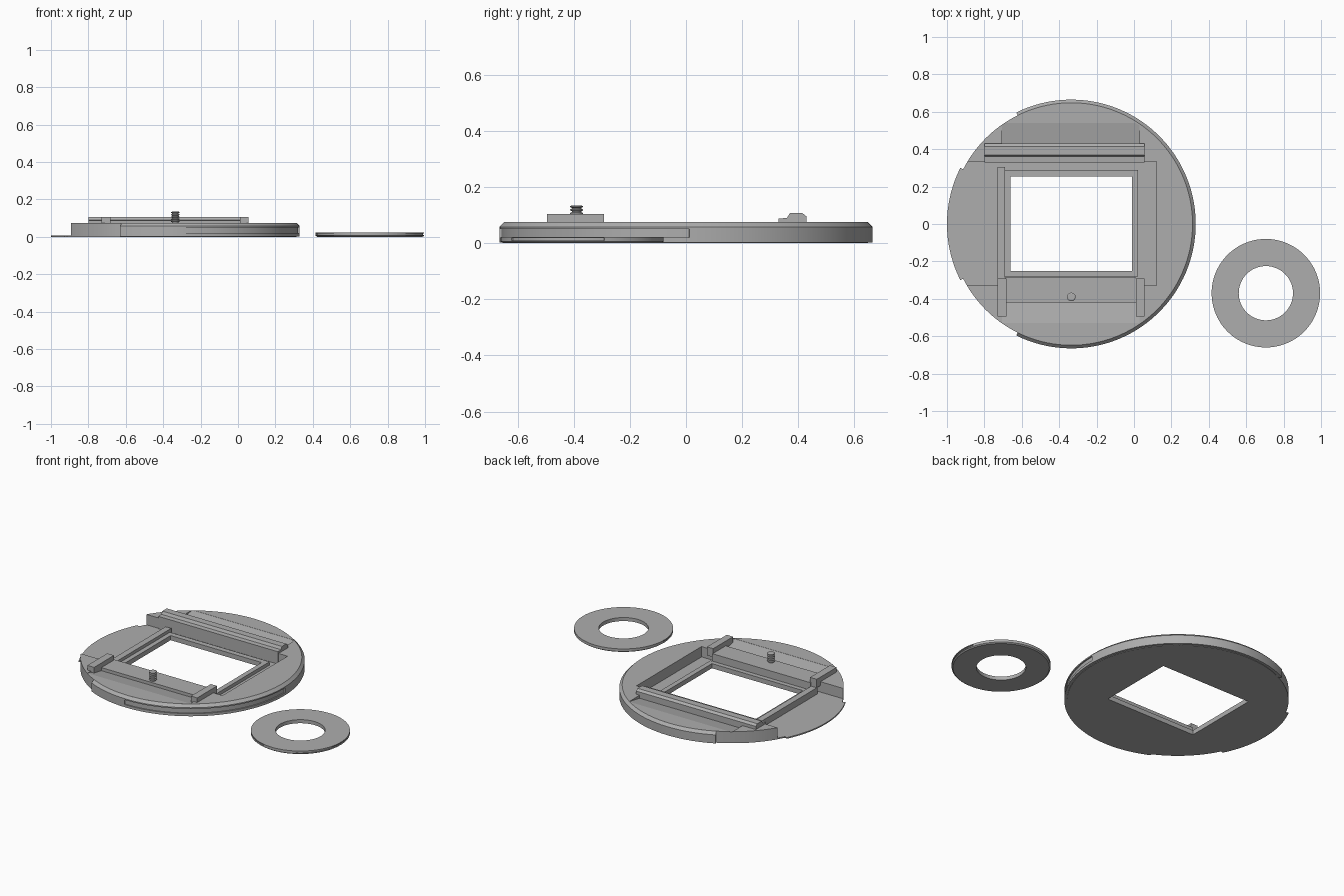
import bpy, bmesh, math
from mathutils import Matrix

if "Cube" in bpy.data.objects:
    bpy.data.objects.remove(bpy.data.objects["Cube"])

grey = bpy.data.materials.new("mid grey")
grey.diffuse_color = (0.42, 0.42, 0.42, 1)
grey.use_nodes = True
grey.node_tree.nodes["Principled BSDF"].inputs["Base Color"].default_value = grey.diffuse_color
CX = -0.335  # centre of the large disc


def finish(name, bm, smooth=False):
    bmesh.ops.remove_doubles(bm, verts=bm.verts, dist=1e-5)
    bmesh.ops.recalc_face_normals(bm, faces=bm.faces)
    me = bpy.data.meshes.new(name)
    bm.to_mesh(me)
    bm.free()
    ob = bpy.data.objects.new(name, me)
    bpy.context.collection.objects.link(ob)
    me.materials.append(grey)
    if smooth:
        smooth_edges(ob)
    return ob


def smooth_edges(ob):
    bpy.ops.object.select_all(action='DESELECT')
    ob.select_set(True)
    bpy.context.view_layer.objects.active = ob
    bpy.ops.object.shade_smooth_by_angle(angle=math.radians(25))


def box(name, x0, x1, y0, y1, z0, z1):
    bm = bmesh.new()
    bmesh.ops.create_cube(bm, size=1)
    for v in bm.verts:
        v.co = ((x0 + x1) / 2 + v.co.x * (x1 - x0),
                (y0 + y1) / 2 + v.co.y * (y1 - y0),
                (z0 + z1) / 2 + v.co.z * (z1 - z0))
    return finish(name, bm)


def prism(name, x0, x1, yz):
    """Extrude a y-z profile along x."""
    bm = bmesh.new()
    f = bm.faces.new([bm.verts.new((x0, y, z)) for y, z in yz])
    ext = bmesh.ops.extrude_face_region(bm, geom=[f])
    vs = [g for g in ext['geom'] if isinstance(g, bmesh.types.BMVert)]
    bmesh.ops.translate(bm, verts=vs, vec=(x1 - x0, 0, 0))
    return finish(name, bm)


def lathe(name, rz, cx, cy, a0=0, a1=360, step=3):
    """Sweep a closed r-z profile around a vertical axis, capping partial sweeps."""
    bm = bmesh.new()
    n = max(2, round((a1 - a0) / step))
    full = a1 - a0 >= 360
    rings = []
    for i in range(n if full else n + 1):
        a = math.radians(a0 + (a1 - a0) * i / n)
        rings.append([bm.verts.new((cx + r * math.cos(a), cy + r * math.sin(a), z)) for r, z in rz])
    m = len(rz)
    for i in range(n):
        p, q = rings[i], rings[(i + 1) % len(rings)]
        for j in range(m):
            k = (j + 1) % m
            bm.faces.new((p[j], p[k], q[k], q[j]))
    if not full:
        bm.faces.new(rings[0])
        bm.faces.new(rings[-1])
    return finish(name, bm, True)


def cut(ob, cutters):
    bpy.context.view_layer.objects.active = ob
    for c in cutters:
        mod = ob.modifiers.new("cut", 'BOOLEAN')
        mod.operation, mod.solver, mod.object = 'DIFFERENCE', 'EXACT', c
        bpy.ops.object.modifier_apply(modifier=mod.name)
        bpy.data.objects.remove(c)
    smooth_edges(ob)


# Large disc with window, open tray and two sloped grooves
bm = bmesh.new()
bmesh.ops.create_cone(bm, cap_ends=True, segments=120, radius1=0.648, radius2=0.648, depth=0.075,
                      matrix=Matrix.Translation((CX, 0, 0.0375)))
disc = finish("disc_body", bm)
cut(disc, [
    box("tray_cutter", -1.2, 0.12, -0.33, 0.335, 0.008, 0.2),
    box("window_cutter", -0.66, -0.01, -0.25, 0.255, -0.1, 0.2),
    prism("back_groove_cutter", -0.705, 0.03, [(0.43, 0.055), (0.54, 0.074), (0.54, 0.1), (0.43, 0.1)]),
    prism("front_groove_cutter", -0.705, 0.03, [(-0.42, 0.055), (-0.42, 0.1), (-0.53, 0.1), (-0.53, 0.074)]),
])

# Chamfered rim, with a shallow groove on the front right quarter
plain = [(0.64, 0.003), (0.665, 0.003), (0.665, 0.058), (0.648, 0.075), (0.64, 0.075)]
grooved = plain[:2] + [(0.665, 0.02), (0.657, 0.02), (0.657, 0.05), (0.665, 0.05)] + plain[2:]
lathe("rim_back", plain, CX, 0, 1, 116.3)
lathe("rim_grooved", grooved, CX, 0, -91, 1)
lathe("rim_front", plain, CX, 0, -116.3, -91)
# Thin flange on the left
lathe("left_flange", [(0.63, 0), (0.665, 0), (0.665, 0.008), (0.63, 0.008)], CX, 0, 153.2, 206.8)

# Raised frame around the window
for nm, x0, x1, y0, y1 in (("left", -0.69, -0.66, -0.28, 0.29), ("right", -0.01, 0.022, -0.28, 0.29),
                           ("front", -0.66, -0.01, -0.28, -0.25), ("back", -0.66, -0.01, 0.255, 0.29)):
    box("window_frame_" + nm, x0, x1, y0, y1, 0.004, 0.03)
box("left_stop_bar", -0.73, -0.69, -0.30, 0.305, 0.004, 0.05)

# Back rail with a stepped, bevelled top
prism("back_rail", -0.8, 0.055, [(0.33, 0.008), (0.33, 0.088), (0.36, 0.09), (0.37, 0.107),
                                 (0.415, 0.107), (0.43, 0.095), (0.43, 0.05)])

# Front bar with a clip at each end
box("front_bar", -0.69, 0.012, -0.42, -0.285, 0.004, 0.075)
for nm, x0, x1 in (("left", -0.73, -0.682), ("right", 0.01, 0.055)):
    box("clip_" + nm, x0, x1, -0.495, -0.292, 0.05, 0.105)

# Threaded stud
thread = [(0.0005, 0.07), (0.017, 0.07)]
for i in range(5):
    z = 0.078 + i * 0.012
    thread += [(0.017, z), (0.023, z + 0.003), (0.023, z + 0.006), (0.017, z + 0.009)]
thread.append((0.0005, 0.135))
lathe("stud", thread, CX, -0.39, step=15)

# Separate washer ring, with shallow grooves on its edge
R = [(0.145, 0), (0.282, 0), (0.29, 0.006), (0.29, 0.023), (0.145, 0.023)]
G = R[:3] + [(0.29, 0.009), (0.284, 0.009), (0.284, 0.018), (0.29, 0.018)] + R[3:]
for nm, prof, a0, a1 in (("right", G, -60, 16), ("back", R, 16, 180),
                         ("left", G, 180, 257), ("front", R, 257, 300)):
    lathe("washer_" + nm, prof, 0.705, -0.37, a0, a1)
